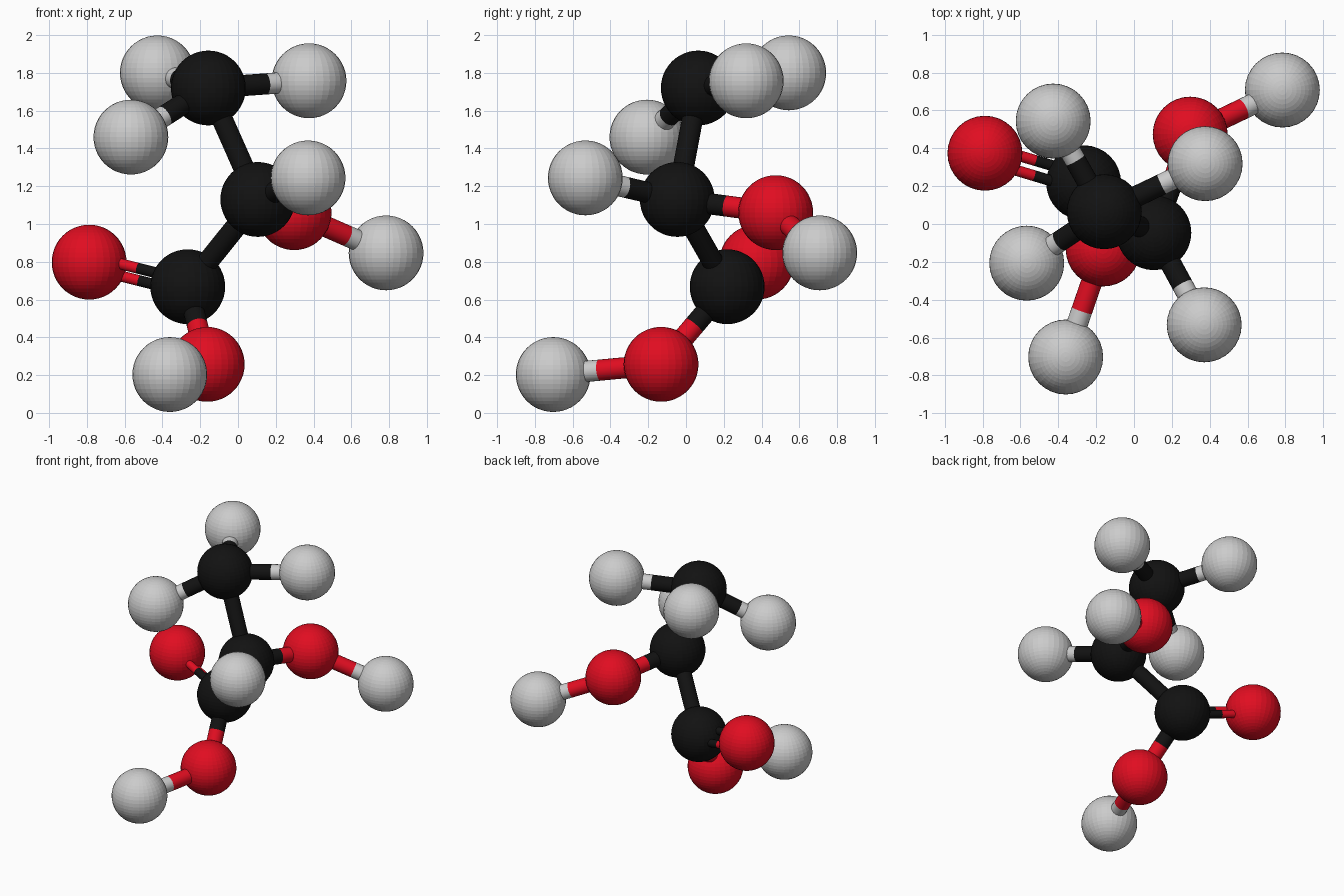
import bpy
from mathutils import Vector

if "Cube" in bpy.data.objects:
    bpy.data.objects.remove(bpy.data.objects["Cube"])

ATOM_R, BOND_R, THIN_R, THIN_GAP = 0.198, 0.056, 0.029, 0.052


def material(name, rgb):
    m = bpy.data.materials.new(name)
    m.diffuse_color = (*rgb, 1)
    m.use_nodes = True
    m.node_tree.nodes["Principled BSDF"].inputs["Base Color"].default_value = m.diffuse_color
    return m


MATS = {"C": material("black", (0.006, 0.006, 0.006)),
        "O": material("red", (0.75, 0.004, 0.015)),
        "H": None}
WORDS = {"C": "carbon", "O": "oxygen", "H": "hydrogen"}

# Atom centres
ATOMS = {
    "C_methyl": (-0.157, 0.065, 1.72),
    "C_middle": (0.105, -0.046, 1.13),
    "C_acid": (-0.266, 0.218, 0.668),
    "O_double": (-0.788, 0.374, 0.798),
    "O_acid": (-0.163, -0.132, 0.257),
    "O_alcohol": (0.297, 0.475, 1.06),
    "H_acid": (-0.361, -0.703, 0.203),
    "H_middle": (0.371, -0.533, 1.244),
    "H_alcohol": (0.784, 0.708, 0.847),
    "H_methyl_back": (-0.427, 0.544, 1.80),
    "H_methyl_left": (-0.567, -0.207, 1.46),
    "H_methyl_right": (0.376, 0.319, 1.758),
}
P = {k: Vector(v) for k, v in ATOMS.items()}

BONDS = [("C_methyl", "C_middle"), ("C_middle", "C_acid"),
         ("C_acid", "O_acid"), ("C_middle", "O_alcohol"),
         ("O_acid", "H_acid"), ("O_alcohol", "H_alcohol"),
         ("C_middle", "H_middle"), ("C_methyl", "H_methyl_back"),
         ("C_methyl", "H_methyl_left"), ("C_methyl", "H_methyl_right")]


def finish(name, kind):
    ob = bpy.context.object
    ob.name = name
    if MATS[kind]:
        ob.data.materials.append(MATS[kind])


def rod(a, b, r, name, kind):
    d = b - a
    bpy.ops.mesh.primitive_cylinder_add(
        vertices=24, radius=r, depth=d.length, location=(a + b) / 2,
        rotation=d.to_track_quat('Z', 'Y').to_euler())
    bpy.ops.object.shade_smooth_by_angle()
    finish(name, kind)


# A bond is two rods, each in the colour of the atom at its end
def bond(n1, n2, r=BOND_R, shift=Vector(), tag=""):
    a, b = P[n1] + shift, P[n2] + shift
    mid = a.lerp(b, 0.57 if n2[0] == "H" else 0.5)
    name = f"bond_{n1[2:]}_{n2[2:]}{tag}"
    rod(a, mid, r, name + "_start", n1[0])
    rod(mid, b, r, name + "_end", n2[0])


# Atoms
for key, p in P.items():
    bpy.ops.mesh.primitive_uv_sphere_add(
        segments=32, ring_count=24, radius=ATOM_R, location=p)
    finish(f"{WORDS[key[0]]}_{key[2:]}", key[0])

# Single bonds
for n1, n2 in BONDS:
    bond(n1, n2)

# Double bond, split across the plane of the acid group
normal = (P["O_double"] - P["C_acid"]).cross(P["O_acid"] - P["C_acid"]).normalized()
for s, tag in ((1, "_upper"), (-1, "_lower")):
    bond("C_acid", "O_double", THIN_R, normal * THIN_GAP * s, tag)
